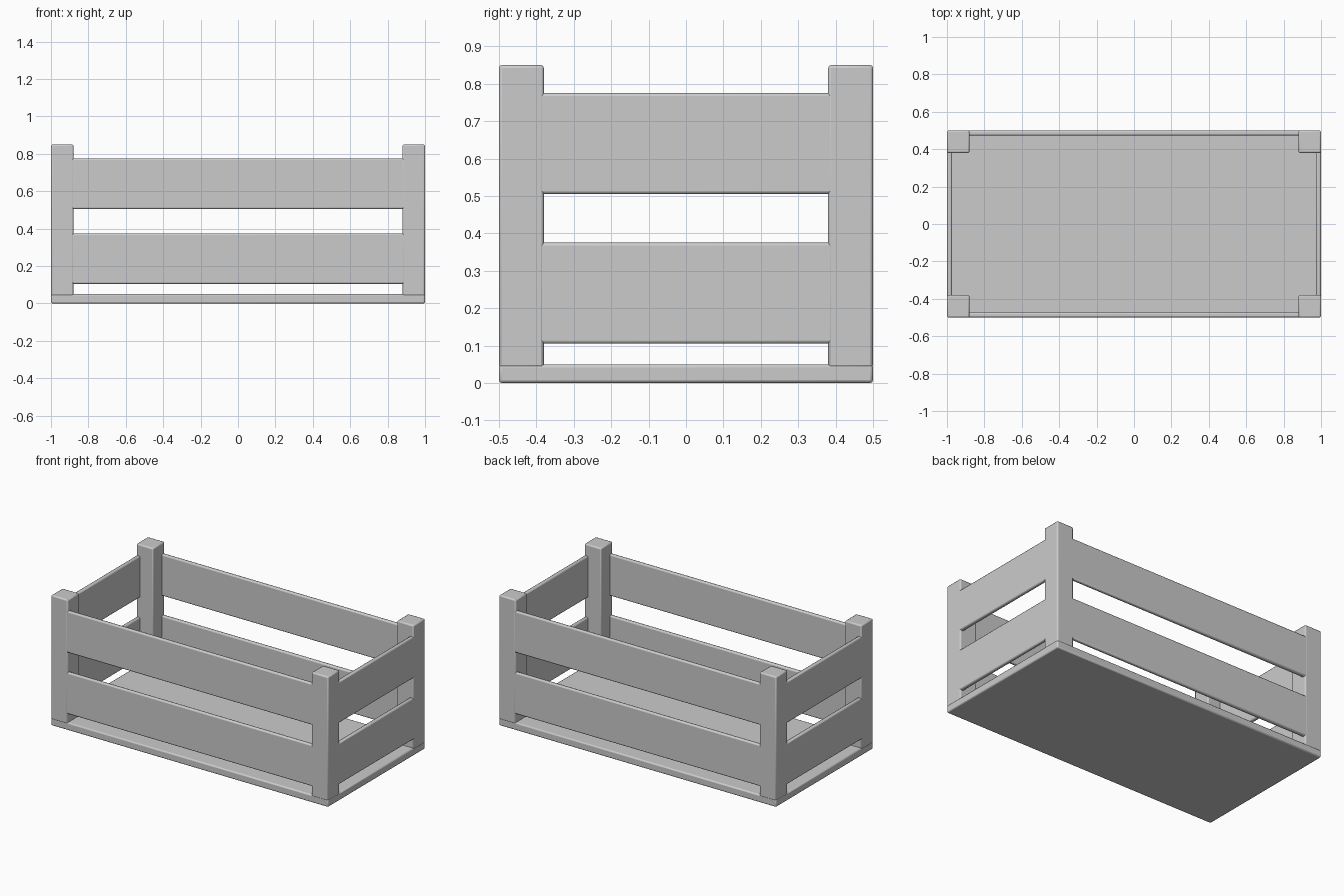
import bpy

if "Cube" in bpy.data.objects:
    bpy.data.objects.remove(bpy.data.objects["Cube"])

BEVEL = 0.008


def board(name, lo, hi):
    """Softly bevelled box spanning two opposite corners."""
    size = [b - a for a, b in zip(lo, hi)]
    bpy.ops.mesh.primitive_cube_add(size=1, location=[(a + b) / 2 for a, b in zip(lo, hi)])
    ob = bpy.context.object
    ob.name = name
    ob.scale = size
    bpy.ops.object.transform_apply(location=False, rotation=False, scale=True)
    mod = ob.modifiers.new("Bevel", 'BEVEL')
    mod.width = BEVEL
    mod.segments = 2
    bpy.ops.object.shade_smooth_by_angle()
    return ob


# Base panel
board("base_panel", (-1, -0.5, 0), (1, 0.5, 0.05))

# Corner posts
for sx, xn in ((-1, "left"), (1, "right")):
    for sy, yn in ((-1, "front"), (1, "back")):
        xs = sorted((sx * 0.88, sx * 1.0))
        ys = sorted((sy * 0.38, sy * 0.5))
        board(f"{yn}_{xn}_post", (xs[0], ys[0], 0.04), (xs[1], ys[1], 0.85))

# Side slats, set almost flush with the outer post faces
for level, z0, z1 in (("lower", 0.105, 0.375), ("upper", 0.505, 0.775)):
    for s, yn, xn in ((-1, "front", "left"), (1, "back", "right")):
        ys = sorted((s * 0.473, s * 0.499))
        board(f"{yn}_{level}_slat", (-0.97, ys[0], z0), (0.97, ys[1], z1))
        xs = sorted((s * 0.973, s * 0.999))
        board(f"{xn}_{level}_slat", (xs[0], -0.47, z0), (xs[1], 0.47, z1))
